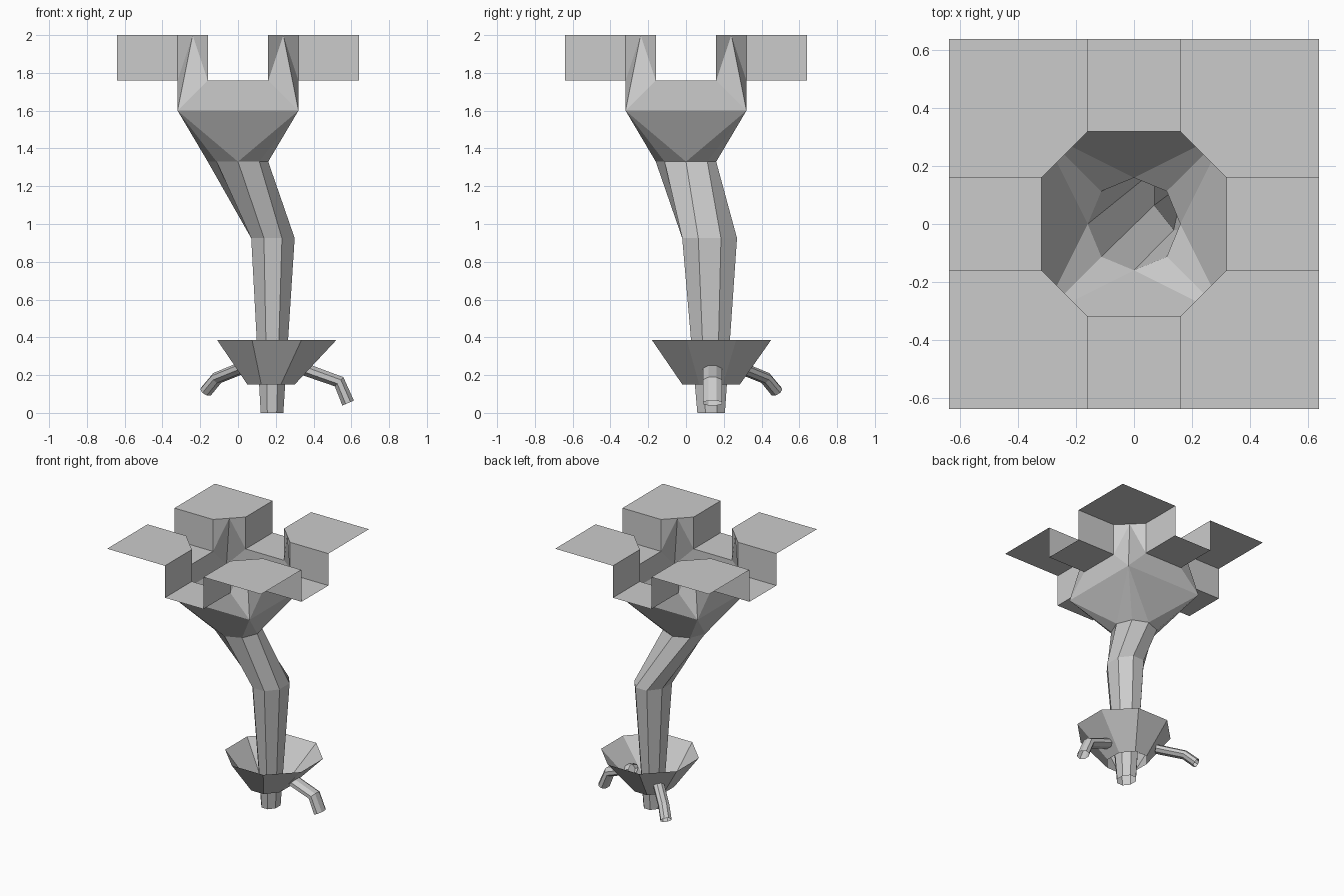
import bpy, math
from mathutils import Vector

if "Cube" in bpy.data.objects:
    bpy.data.objects.remove(bpy.data.objects["Cube"])


def make(name, verts, faces):
    me = bpy.data.meshes.new(name)
    me.from_pydata([tuple(v) for v in verts], [], faces)
    me.update()
    ob = bpy.data.objects.new(name, me)
    bpy.context.collection.objects.link(ob)
    return ob


def ring(cx, cy, z, hx, hy, phase=0.0, n=8):
    # hx, hy are the half widths across the vertices
    return [Vector((cx + hx * math.cos(math.radians(phase + 360 * k / n)),
                    cy + hy * math.sin(math.radians(phase + 360 * k / n)), z)) for k in range(n)]


def loft(name, rings):
    n = len(rings[0])
    faces = [(i * n + k, i * n + (k + 1) % n, (i + 1) * n + (k + 1) % n, (i + 1) * n + k)
             for i in range(len(rings) - 1) for k in range(n)]
    # rings listed bottom to top give outward normals
    return make(name, [v for r in rings for v in r], faces)


def quarter_turns(name, polys):
    # repeat a set of polygons four times around z
    verts, faces = [], []
    for c, s in ((1, 0), (0, 1), (-1, 0), (0, -1)):
        for poly in polys:
            base = len(verts)
            verts += [(c * x - s * y, s * x + c * y, z) for x, y, z in poly]
            faces.append(tuple(range(base, len(verts))))
    return make(name, verts, faces)


# Upper plate: raised corner tiles with recessed channels between them
T, F = 2.0, 1.76
quarter_turns("corner_tiles", [
    [(.64, .64, T), (.16, .64, T), (.16, .32, T), (.24, .24, T), (.32, .16, T), (.64, .16, T)]])
quarter_turns("channels", [
    [(.32, -.16, F), (.64, -.16, F), (.64, .16, F), (.32, .16, F)],
    [(.32, .16, F), (.64, .16, F), (.64, .16, T), (.32, .16, T)],
    [(.64, -.16, F), (.32, -.16, F), (.32, -.16, T), (.64, -.16, T)]])

# Funnel: square shoulder narrowing to an octagonal neck
A, C = (.24, .24, T), (.32, .32, 1.6)
C2 = (.32, -.32, 1.6)
d = .16 * math.sqrt(.5)
N0, N1, N2 = (.16, 0, 1.33), (d, d, 1.33), (0, .16, 1.33)
quarter_turns("funnel", [
    [C2, C, (.32, .16, F), (.32, -.16, F)],
    [C, A, (.32, .16, F)],
    [C, (.16, .32, F), A],
    [(.32, .16, F), A, (.32, .16, T)],
    [(.16, .32, F), (.16, .32, T), A],
    [C2, N0, C],
    [C, N0, N1],
    [C, N1, N2]])

# Bent trunk running through the cup
k = 1 / math.cos(math.radians(22.5))
loft("trunk", [
    ring(.18, .133, 0, .06 * k, .073 * k, -22.5),
    ring(.185, .125, .925, .115 * k, .145 * k, -22.5),
    ring(0, 0, 1.33, .16, .16)])

# Flared cup around the trunk base
loft("cup", [
    ring(.175, .133, .15, .125 * k, .152 * k, -22.5),
    ring(.205, .135, .385, .315 * k, .315 * k, -22.5)])


# Roots: flattened bent tubes sticking out of the cup
def root(name, pts, w, h, n=8):
    pts = [Vector(p) for p in pts]
    rings = []
    for i, p in enumerate(pts):
        t = Vector((0, 0, 0))
        if i > 0:
            t += (p - pts[i - 1]).normalized()
        if i < len(pts) - 1:
            t += (pts[i + 1] - p).normalized()
        t.normalize()
        side = t.cross(Vector((0, 0, 1))).normalized()
        up = side.cross(t)
        rings.append([p + side * w * math.cos(a) - up * h * math.sin(a)
                      for a in [math.radians(22.5 + 360 * j / n) for j in range(n)]])
    return loft(name, rings)


root("right_root", [(.34, .14, .235), (.535, .14, .165), (.583, .14, .052)], .055, .036)
root("back_left_root", [(.03, .28, .242), (-.11, .42, .185), (-.168, .478, .115)], .04, .032)
